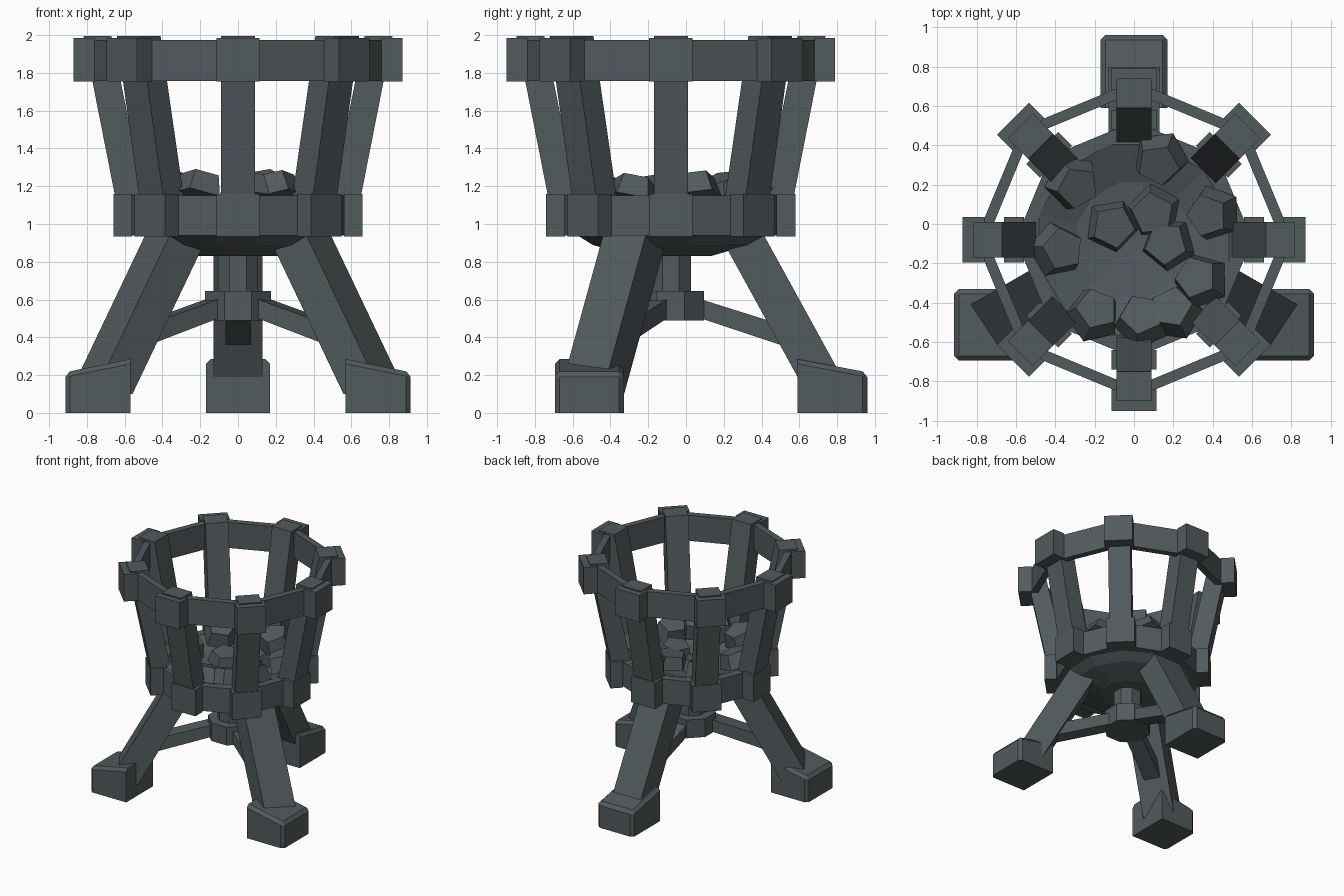
import bpy, bmesh, math, random
from mathutils import Matrix, Vector

random.seed(4)
old = bpy.data.objects.get("Cube")
if old:
    bpy.data.objects.remove(old)

mat = bpy.data.materials.new("dark_slate_iron")
mat.use_nodes = True
COLOUR = (0.085, 0.103, 0.11, 1)
mat.diffuse_color = COLOUR
mat.node_tree.nodes["Principled BSDF"].inputs["Base Color"].default_value = COLOUR

CENTRE = Vector((0, -0.08, 0))   # axis of the basket


def finish(name, bm, matrix):
    bmesh.ops.recalc_face_normals(bm, faces=bm.faces)
    mesh = bpy.data.meshes.new(name)
    bm.to_mesh(mesh)
    bm.free()
    mesh.materials.append(mat)
    obj = bpy.data.objects.new(name, mesh)
    obj.matrix_world = matrix
    bpy.context.collection.objects.link(obj)
    return obj


def radial_prism(name, profile, width, degrees, centre=CENTRE):
    """Profile of (radius, height) points, extruded across and turned about z."""
    bm = bmesh.new()
    face = bm.faces.new([bm.verts.new((r, -width / 2, z)) for r, z in profile])
    new = bmesh.ops.extrude_face_region(bm, geom=[face])["geom"]
    bmesh.ops.translate(bm, vec=(0, width, 0),
                        verts=[v for v in new if isinstance(v, bmesh.types.BMVert)])
    turn = Matrix.Rotation(math.radians(degrees), 4, "Z")
    return finish(name, bm, Matrix.Translation(centre) @ turn)


def box(r0, r1, z0, z1):
    return [(r0, z0), (r1, z0), (r1, z1), (r0, z1)]


def lathe(name, profile, sides, turn=0.0):
    bm = bmesh.new()
    verts = [bm.verts.new((r, 0, z)) for r, z in profile]
    edges = [bm.edges.new(pair) for pair in zip(verts, verts[1:])]
    bmesh.ops.spin(bm, geom=verts + edges, cent=(0, 0, 0), axis=(0, 0, 1),
                   angle=math.tau, steps=sides, use_duplicate=False)
    bmesh.ops.remove_doubles(bm, verts=bm.verts, dist=0.0005)
    return finish(name, bm, Matrix.Translation(CENTRE) @ Matrix.Rotation(turn, 4, "Z"))


# Basket: eight leaning posts with clamp blocks, and straight hoop bars between
for i in range(8):
    a = i * 45
    radial_prism(f"basket_post_{i}",
                 [(0.455, 0.94), (0.61, 0.94), (0.818, 1.995), (0.67, 1.995)], 0.18, a)
    radial_prism(f"upper_block_{i}", box(0.76, 0.87, 1.755, 1.985), 0.23, a)
    radial_prism(f"lower_block_{i}", box(0.56, 0.66, 0.935, 1.16), 0.23, a)
    radial_prism(f"upper_hoop_bar_{i}", box(0.69, 0.744, 1.757, 1.975), 0.6, a + 22.5)
    radial_prism(f"lower_hoop_bar_{i}", box(0.49, 0.555, 0.94, 1.15), 0.45, a + 22.5)

# Bowl: faceted underside and a dished bed
lathe("fire_bowl", [(0, 0.83), (0.22, 0.83), (0.43, 0.89), (0.52, 0.945), (0.53, 1.14),
                    (0.5, 1.15), (0.3, 1.07), (0, 1.04)], 12, math.radians(15))

# Coals: chunky five-sided pieces that lean in towards the middle of the bed
coals = [(-0.3, 0.2), (-0.38, -0.13), (0.13, 0.32), (0.39, 0.05), (0.1, 0.06),
         (-0.11, -0.01), (0.17, -0.1), (0.33, -0.28), (-0.2, -0.45), (0.04, -0.48),
         (0.2, -0.44)]
for i, (x, y) in enumerate(coals):
    offset = Vector((x, y, 0)) - CENTRE
    r = offset.length
    bm = bmesh.new()
    bmesh.ops.create_cone(bm, cap_ends=True, segments=5, radius1=0.145,
                          radius2=0.11, depth=0.12)
    lean = Matrix.Rotation(-0.9 * r, 4, offset.cross(Vector((0, 0, -1))))
    place = Matrix.Translation((x, y, 1.08 + 0.65 * r * r))
    finish(f"coal_{i}", bm, place @ lean @ Matrix.Rotation(random.uniform(0, 2), 4, "Z"))

# Hub under the bowl
lathe("hub", [(0, 0.49), (0.19, 0.49), (0.19, 0.645), (0, 0.645)], 8, math.pi / 8)
lathe("hub_column", [(0, 0.6), (0.115, 0.6), (0.115, 0.86), (0, 0.86)], 8, math.pi / 8)

# Three splayed legs with braces to the hub, standing on wedge feet
feet = {"back": (90, (0, 0.775), 90, 0.37, 0.34),
        "left": (-30, (0.742, -0.512), 0, 0.345, 0.365),
        "right": (210, (-0.742, -0.512), 180, 0.345, 0.365)}
for side, (a, spot, facing, length, width) in feet.items():
    radial_prism(f"{side}_leg", [(0.72, 0.1), (0.955, 0.1), (0.46, 1.0), (0.225, 1.0)], 0.26, a)
    radial_prism(f"{side}_brace", [(0.1, 0.52), (0.64, 0.34), (0.64, 0.45), (0.1, 0.62)], 0.135, a)
    h = length / 2
    foot = radial_prism(f"{side}_foot", [(-h, 0), (h, 0), (h, 0.215), (-h, 0.285)], width,
                        facing, Vector((*spot, 0)))
    # Chamfer every foot edge except those on the ground
    bm = bmesh.new()
    bm.from_mesh(foot.data)
    rims = [e for e in bm.edges if max(v.co.z for v in e.verts) > 0.1
            and sum(v.co.x for v in e.verts) > -h]
    bmesh.ops.bevel(bm, geom=rims, offset=0.025, segments=1, affect="EDGES")
    bm.to_mesh(foot.data)
    bm.free()
